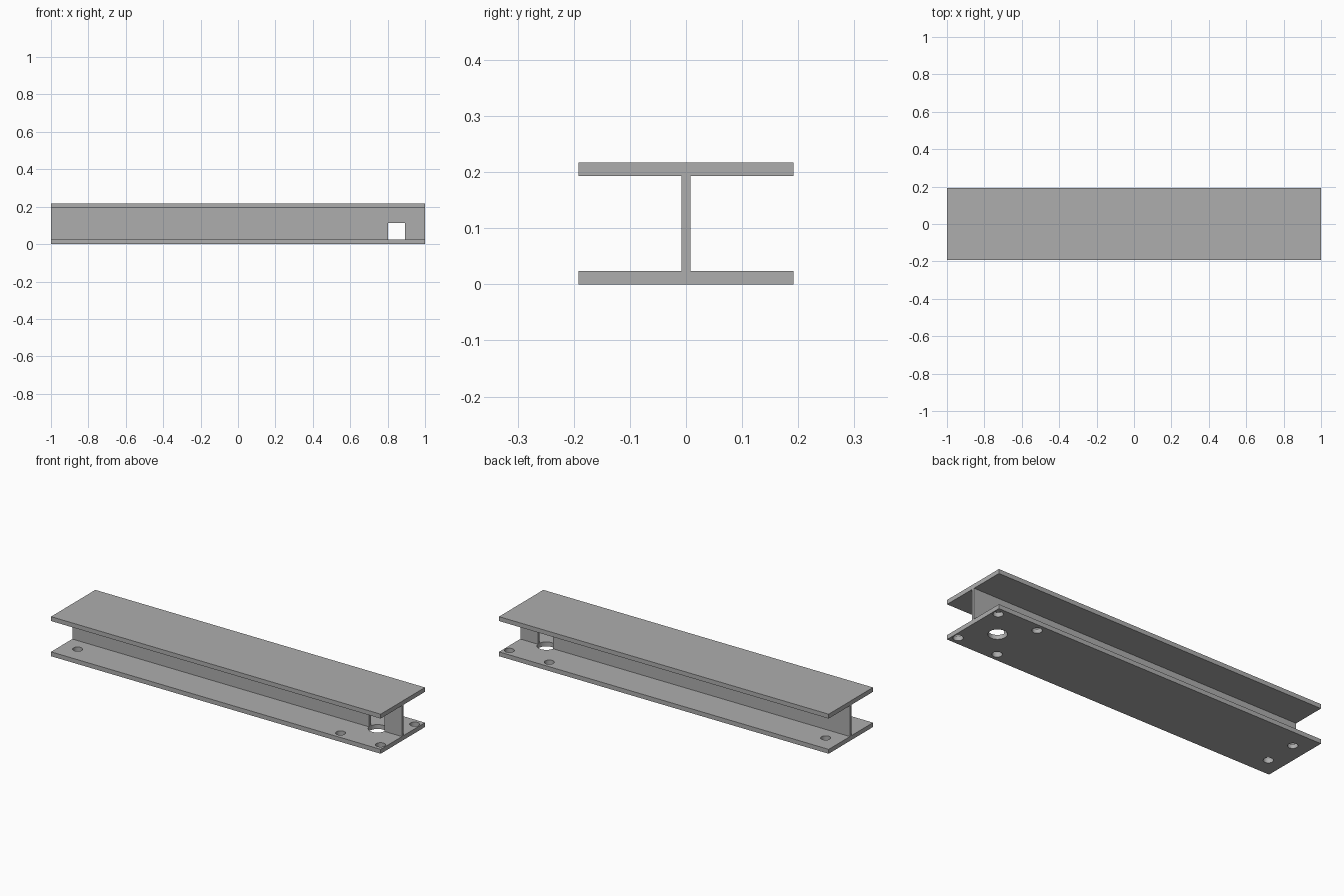
import bpy
import bmesh

cube = bpy.data.objects.get("Cube")
if cube:
    bpy.data.objects.remove(cube, do_unlink=True)

HALF_LEN, HALF_WIDTH, HEIGHT = 1.0, 0.192, 0.217
FLANGE, HALF_WEB = 0.024, 0.008

steel = bpy.data.materials.new("steel grey")
steel.use_nodes = True
grey = (0.42, 0.42, 0.42, 1)
steel.diffuse_color = grey
steel.node_tree.nodes["Principled BSDF"].inputs["Base Color"].default_value = grey


def add_object(name, bm):
    bmesh.ops.recalc_face_normals(bm, faces=bm.faces)
    mesh = bpy.data.meshes.new(name)
    bm.to_mesh(mesh)
    bm.free()
    mesh.materials.append(steel)
    obj = bpy.data.objects.new(name, mesh)
    bpy.context.collection.objects.link(obj)
    return obj


# Beam: I-shaped profile swept along its length
half = [(HALF_WIDTH, 0), (HALF_WIDTH, FLANGE), (HALF_WEB, FLANGE),
        (HALF_WEB, HEIGHT - FLANGE), (HALF_WIDTH, HEIGHT - FLANGE),
        (HALF_WIDTH, HEIGHT)]
profile = half + [(-y, z) for y, z in reversed(half)]
bm = bmesh.new()
end = bm.faces.new([bm.verts.new((-HALF_LEN, y, z)) for y, z in profile])
swept = bmesh.ops.extrude_face_region(bm, geom=[end], use_keep_orig=True)["geom"]
bmesh.ops.translate(bm, vec=(2 * HALF_LEN, 0, 0),
                    verts=[v for v in swept if isinstance(v, bmesh.types.BMVert)])
beam = add_object("i_beam", bm)
bpy.context.view_layer.objects.active = beam
beam.select_set(True)


def drill(x, y, radius, top):
    """Cut a vertical round hole from below up to the given height."""
    bottom = -0.05
    bm = bmesh.new()
    bmesh.ops.create_cone(bm, cap_ends=True, segments=32, radius1=radius,
                          radius2=radius, depth=top - bottom)
    bmesh.ops.translate(bm, vec=(x, y, (top + bottom) / 2), verts=bm.verts)
    cutter = add_object("hole_cutter", bm)
    cutter.hide_render = True
    cut = beam.modifiers.new("hole", 'BOOLEAN')
    cut.operation = 'DIFFERENCE'
    cut.solver = 'EXACT'
    cut.object = cutter
    bpy.ops.object.modifier_apply(modifier=cut.name)
    bpy.data.objects.remove(cutter, do_unlink=True)


# Large opening through the lower flange and the foot of the web
OPENING_X = 0.847
drill(OPENING_X, 0, 0.047, 0.113)

# Bolt holes: four around the opening, two at the other end
for side in (-1, 1):
    for dx in (-0.121, 0.121):
        drill(OPENING_X + dx, side * 0.148, 0.025, 0.06)
    drill(-0.91, side * 0.09, 0.025, 0.06)

bpy.ops.object.shade_smooth_by_angle()
